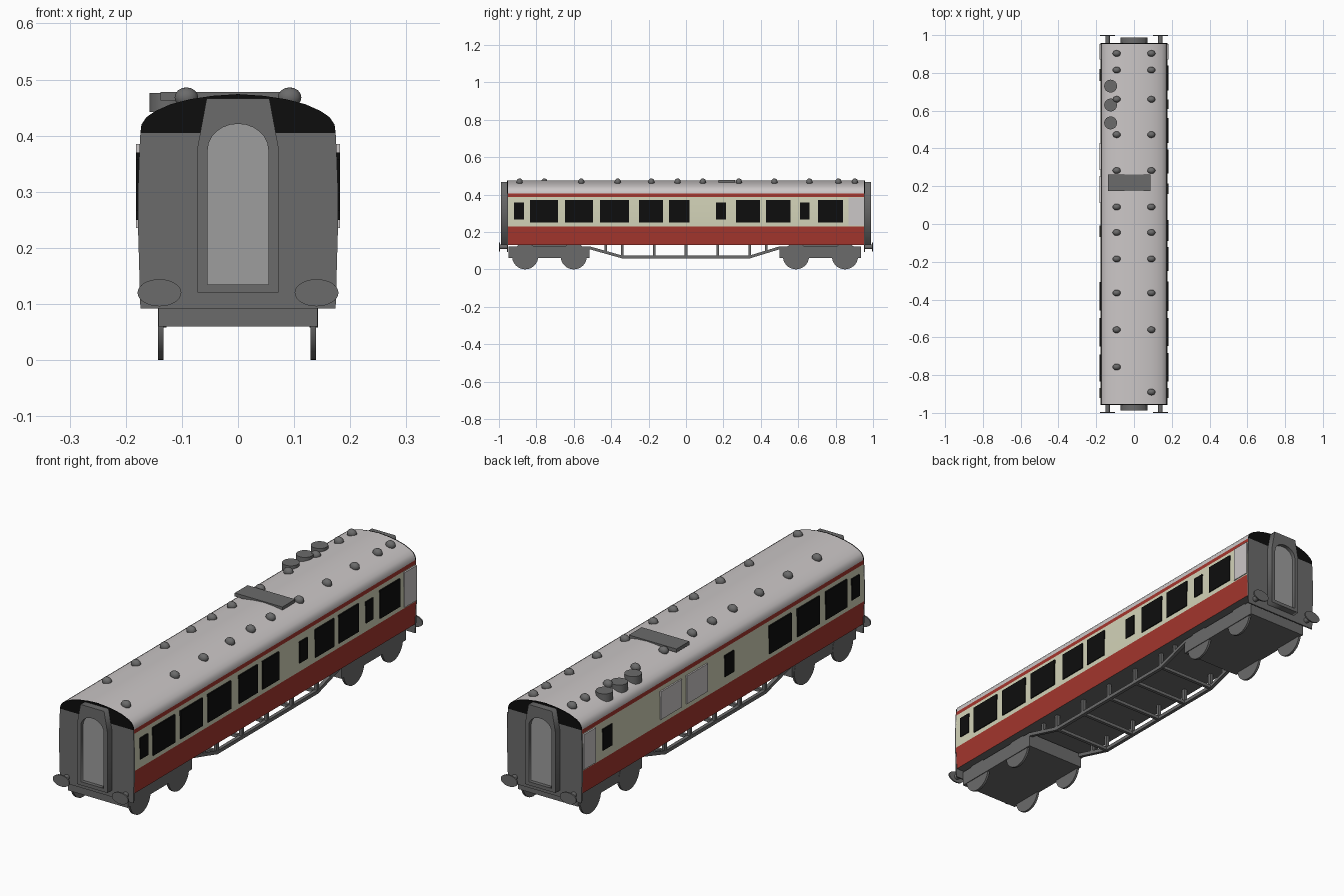
import bpy, bmesh, math
from mathutils import Matrix, Vector

if "Cube" in bpy.data.objects:
    bpy.data.objects.remove(bpy.data.objects["Cube"])


def material(name, r, g, b):
    m = bpy.data.materials.new(name)
    m.diffuse_color = (r, g, b, 1)
    m.use_nodes = True
    m.node_tree.nodes["Principled BSDF"].inputs["Base Color"].default_value = m.diffuse_color
    return m


GREY = material("dark grey", 0.147, 0.147, 0.147)
RED = material("red", 0.37, 0.036, 0.026)
CREAM = material("cream", 0.65, 0.65, 0.48)
ROOF = material("pale grey", 0.60, 0.57, 0.57)
BLACK = material("black", 0.004, 0.004, 0.004)
DOOR = material("mid grey", 0.34, 0.34, 0.34)


def finish(name, bm, *mats):
    bmesh.ops.recalc_face_normals(bm, faces=bm.faces)
    me = bpy.data.meshes.new(name)
    bm.to_mesh(me)
    bm.free()
    for m in mats:
        me.materials.append(m)
    ob = bpy.data.objects.new(name, me)
    bpy.context.collection.objects.link(ob)
    return ob


def smooth(ob, angle=35):
    bpy.ops.object.select_all(action='DESELECT')
    ob.select_set(True)
    bpy.context.view_layer.objects.active = ob
    bpy.ops.object.shade_smooth_by_angle(angle=math.radians(angle))


def box(name, x0, x1, y0, y1, z0, z1, mat):
    bm = bmesh.new()
    bmesh.ops.create_cube(bm, size=1, matrix=Matrix.Translation(
        ((x0 + x1) / 2, (y0 + y1) / 2, (z0 + z1) / 2)) @ Matrix.Diagonal(
        (x1 - x0, y1 - y0, z1 - z0, 1)))
    return finish(name, bm, mat)


def disc(name, centre, axis, r, depth, mat, squash=1, segs=24):
    """Cylinder along an axis; squash scales it in height."""
    rot = {'X': Matrix.Rotation(math.pi / 2, 4, 'Y'),
           'Y': Matrix.Rotation(math.pi / 2, 4, 'X'), 'Z': Matrix()}[axis]
    bm = bmesh.new()
    bmesh.ops.create_cone(bm, cap_ends=True, segments=segs, radius1=r, radius2=r, depth=depth,
                          matrix=Matrix.Translation(centre) @ Matrix.Diagonal((1, 1, squash, 1)) @ rot)
    ob = finish(name, bm, mat)
    smooth(ob)
    return ob


def prism(name, pts, y0, y1, *mats):
    """Extrude an (x, z) outline along y."""
    bm = bmesh.new()
    rings = [[bm.verts.new((x, y, z)) for x, z in pts] for y in (y0, y1)]
    n = len(pts)
    for i in range(n):
        j = (i + 1) % n
        bm.faces.new((rings[0][i], rings[0][j], rings[1][j], rings[1][i]))
    for ring in rings:
        bm.faces.new(ring)
    return finish(name, bm, *mats)


def beam(name, x, a, b, w, mat):
    """Square bar between two (y, z) points."""
    p, q = Vector((x, *a)), Vector((x, *b))
    d = q - p
    bm = bmesh.new()
    bmesh.ops.create_cube(bm, size=1, matrix=Matrix.Translation((p + q) / 2)
                          @ Matrix.Rotation(math.atan2(d.z, d.y), 4, 'X')
                          @ Matrix.Diagonal((w, d.length + w * 0.5, w, 1)))
    return finish(name, bm, mat)


def mirrored(half):
    return half + [(-x, z) for x, z in reversed(half) if x > 0]


# body shell: bands of colour by height
wall = [(0.173, 0.13), (0.178, 0.23), (0.178, 0.31), (0.175, 0.388), (0.174, 0.405)]
crown = [(0.172, 0.42), (0.163, 0.433), (0.147, 0.444), (0.12, 0.456), (0.085, 0.465),
         (0.045, 0.471), (0, 0.474)]
body = prism("coach_body", mirrored(wall + crown), -0.953, 0.953, RED, CREAM, ROOF, GREY)
for f in body.data.polygons:
    z = f.center.z
    if abs(f.normal.y) > 0.9 or f.normal.z < -0.9:
        f.material_index = 3
    elif z > 0.405:
        f.material_index = 2
    elif 0.23 < z < 0.388:
        f.material_index = 1
smooth(body, 30)

# side windows: (start, end, small?) for each side, plus pale panels
right = [(-.92, -.867, 1), (-.834, -.684, 0), (-.647, -.497, 0), (-.46, -.305, 0), (-.25, -.123, 0),
         (-.09, .02, 0), (.16, .214, 1), (.267, .395, 0), (.428, .56, 0), (.61, .66, 1), (.706, .84, 0)]
left = [(-.92, -.867, 1), (-.834, -.69, 0), (-.648, -.498, 0), (-.457, -.307, 0),
        (-.068, -.007, 1), (.757, .82, 1)]


def plate(name, s, y0, y1, z0, z1, mat):
    xs = sorted((s * 0.174, s * 0.182))
    box(name, *xs, y0, y1, z0, z1, mat)


for s, wins in ((1, right), (-1, left)):
    for y0, y1, small in wins:
        plate("window", s, y0, y1, 0.267 if small else 0.25, 0.358 if small else 0.37, BLACK)
    plate("end_panel", s, 0.87, 0.952, 0.235, 0.385, ROOF)
for y0, y1 in ((0.11, 0.253), (0.287, 0.43)):
    plate("frosted_window", -1, y0, y1, 0.25, 0.37, ROOF)

# coach ends: plates, gangways with doors, buffers
arch = [(0.054 * math.cos(t), 0.375 + 0.046 * math.sin(t))
        for t in [math.pi * i / 12 for i in range(13)]]
door = [(-0.054, 0.135), (0.054, 0.135)] + arch
frame = [(-0.072, 0.12), (0.072, 0.12), (0.072, 0.38), (0.056, 0.466), (-0.056, 0.466), (-0.072, 0.38)]


def gangway_frame(y):
    cu = bpy.data.curves.new("gangway_frame", 'CURVE')
    cu.dimensions = '2D'
    cu.fill_mode = 'BOTH'
    cu.extrude = 0.016
    for pts in (frame, door):
        sp = cu.splines.new('POLY')
        sp.points.add(len(pts) - 1)
        for p, (x, z) in zip(sp.points, pts):
            p.co = (x, z, 0, 1)
        sp.use_cyclic_u = True
    cu.materials.append(GREY)
    ob = bpy.data.objects.new("gangway_frame", cu)
    ob.rotation_euler.x = math.pi / 2
    ob.location.y = y
    bpy.context.collection.objects.link(ob)
    bpy.ops.object.select_all(action='DESELECT')
    ob.select_set(True)
    bpy.context.view_layer.objects.active = ob
    bpy.ops.object.convert(target='MESH')


for s in (-1, 1):
    a, b = s * 0.952, s * 0.958
    prism("end_plate", mirrored([(0.174, 0.092)] + wall[1:]), a, b, GREY)
    prism("end_roof_cap", mirrored([wall[-1]] + crown), a, b, BLACK)
    gangway_frame(s * 0.972)
    prism("gangway_door", door, s * 0.956, s * 0.972, DOOR)
    for x in (-0.14, 0.14):
        disc("buffer_shank", (x, s * 0.975, 0.12), 'Y', 0.012, 0.045, GREY, segs=16)
        disc("buffer_head", (x, s * 0.997, 0.12), 'Y', 0.039, 0.006, GREY, squash=0.62, segs=32)

# bogies and wheels
for y0, y1, axles in ((-0.95, -0.515, (-0.86, -0.6)), (0.5, 0.935, (0.588, 0.85))):
    box("bogie", -0.142, 0.142, y0, y1, 0.06, 0.123, GREY)
    box("bogie_mount", -0.1, 0.1, y0 + 0.1, y1 - 0.1, 0.12, 0.135, GREY)
    for y in axles:
        for x in (-0.138, 0.134):
            disc("wheel", (x, y, 0.07), 'X', 0.07, 0.01, GREY, segs=32)

# underframe truss
for x in (-0.135, 0.135):
    path = [(-0.515, 0.115), (-0.34, 0.066), (0.34, 0.066), (0.5, 0.115)]
    for p, q in zip(path, path[1:]):
        beam("truss_rod", x, p, q, 0.015, GREY)
    for y in (-0.43, -0.34, -0.17, 0, 0.17, 0.34, 0.43):
        box("truss_post", x - 0.007, x + 0.007, y - 0.007, y + 0.007,
            0.066 if abs(y) < 0.4 else 0.092, 0.132, GREY)
for y in (-0.34, -0.17, 0, 0.17, 0.34):
    box("truss_crossbar", -0.135, 0.135, y - 0.007, y + 0.007, 0.06, 0.074, GREY)

# roof fittings
rows = [0.903, 0.815, 0.66, 0.473, 0.283, 0.09, -0.045, -0.185, -0.365, -0.56]
for x, last in ((-0.092, -0.757), (0.092, -0.89)):
    for y in rows + [last]:
        bm = bmesh.new()
        bmesh.ops.create_uvsphere(bm, u_segments=16, v_segments=8, radius=1,
                                  matrix=Matrix.Translation((x, y, 0.468))
                                  @ Matrix.Diagonal((0.021, 0.017, 0.018, 1)))
        smooth(finish("roof_vent", bm, GREY), 60)
for y in (0.535, 0.63, 0.73):
    disc("roof_tank_lid", (-0.124, y, 0.459), 'Z', 0.034, 0.034, GREY)
box("roof_hatch", -0.138, 0.088, 0.175, 0.262, 0.463, 0.478, GREY)
